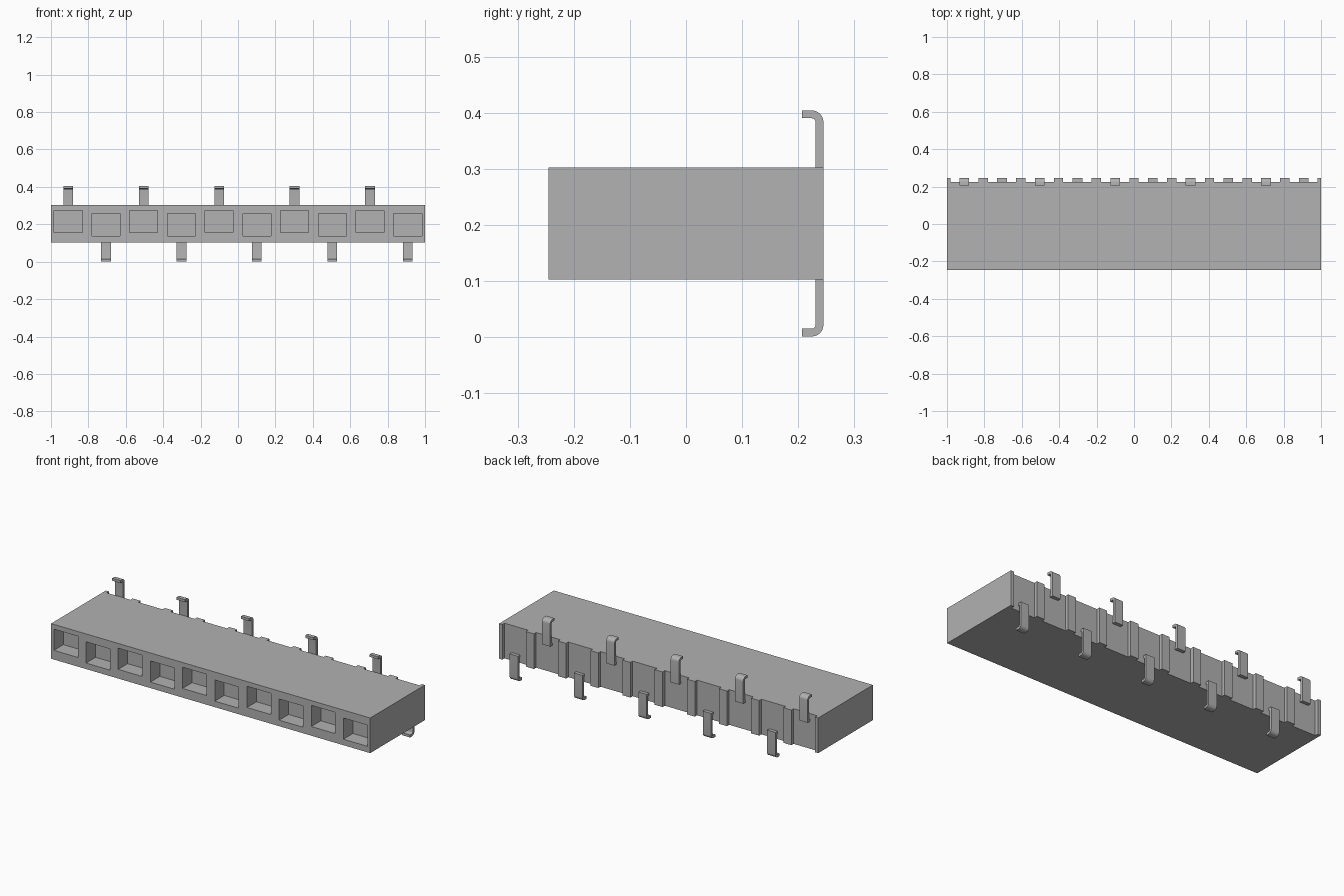
import bpy, bmesh, math

cube = bpy.data.objects.get("Cube")
if cube:
    bpy.data.objects.remove(cube, do_unlink=True)

PITCH, COUNT = 0.2017, 10
Z0, Z1 = 0.103, 0.302           # housing bottom and top
MID = (Z0 + Z1) / 2
BACK, RECESS = 0.245, 0.225     # rear rib face and recessed rear wall
XS = [(i - (COUNT - 1) / 2) * PITCH for i in range(COUNT)]

grey = bpy.data.materials.new("light grey")
grey.use_nodes = True
grey.diffuse_color = (0.445, 0.445, 0.445, 1)
grey.node_tree.nodes["Principled BSDF"].inputs["Base Color"].default_value = grey.diffuse_color


def make_object(name, bm):
    bmesh.ops.recalc_face_normals(bm, faces=bm.faces)
    mesh = bpy.data.meshes.new(name)
    bm.to_mesh(mesh)
    bm.free()
    mesh.materials.append(grey)
    ob = bpy.data.objects.new(name, mesh)
    bpy.context.collection.objects.link(ob)
    return ob


def prism(bm, points, offset):
    """Extrude a closed outline along the offset vector."""
    face = bm.faces.new([bm.verts.new(p) for p in points])
    ext = bmesh.ops.extrude_face_region(bm, geom=[face])
    verts = [v for v in ext["geom"] if isinstance(v, bmesh.types.BMVert)]
    bmesh.ops.translate(bm, verts=verts, vec=offset)


# Housing: top outline with recessed bays along the rear, extruded upward
outline = [(-1, BACK), (-1, -BACK), (1, -BACK), (1, BACK)]
for i, x in reversed(list(enumerate(XS))):
    right = 0.98 if i == COUNT - 1 else x + PITCH / 2 - 0.025
    left = -0.98 if i == 0 else x - PITCH / 2 + 0.025
    outline += [(right, BACK), (right, RECESS), (left, RECESS), (left, BACK)]
bm = bmesh.new()
prism(bm, [(x, y, Z0) for x, y in outline], (0, 0, Z1 - Z0))
housing = make_object("housing", bm)

# Front sockets, alternating slightly high and low
bm = bmesh.new()
for i, x in enumerate(XS):
    z = 0.215 if i % 2 == 0 else 0.197
    w, h = 0.075, 0.06
    prism(bm, [(x - w, -0.3, z - h), (x + w, -0.3, z - h),
               (x + w, -0.3, z + h), (x - w, -0.3, z + h)], (0, 0.3 - BACK + 0.085, 0))
cutter = make_object("socket_cutter", bm)
cutter.hide_render = True
mod = housing.modifiers.new("sockets", 'BOOLEAN')
mod.object = cutter
mod.operation = 'DIFFERENCE'
mod.solver = 'EXACT'
bpy.context.view_layer.objects.active = housing
housing.select_set(True)
bpy.ops.object.modifier_apply(modifier=mod.name)
bpy.data.objects.remove(cutter, do_unlink=True)


# Contacts: bent strips, rooted in the rear wall and hooked forward at the tip
def arc(cy, cz, r):
    return [(cy + r * math.cos(a), cz + r * math.sin(a))
            for a in (math.pi / 2 * k / 6 for k in range(7))]


THICK, TIP, TOP, ROOT = 0.014, 0.207, 0.404, 0.257
R = 0.021
cy, cz = BACK - R, TOP - R
inner = BACK - THICK
profile = [(RECESS - 0.01, ROOT), (BACK, ROOT)] + arc(cy, cz, R)
profile += [(TIP, TOP), (TIP, TOP - THICK)] + arc(cy, cz, R - THICK)[::-1]
profile += [(inner, ROOT + THICK), (RECESS - 0.01, ROOT + THICK)]

for i, x in enumerate(XS):
    up = i % 2 == 0
    bm = bmesh.new()
    prism(bm, [(x - 0.026, y, z if up else 2 * MID - z) for y, z in profile], (0.052, 0, 0))
    contact = make_object(f"{'upper' if up else 'lower'}_contact_{i // 2 + 1}", bm)
    bpy.ops.object.select_all(action='DESELECT')
    contact.select_set(True)
    bpy.context.view_layer.objects.active = contact
    bpy.ops.object.shade_smooth_by_angle(angle=math.radians(35))
